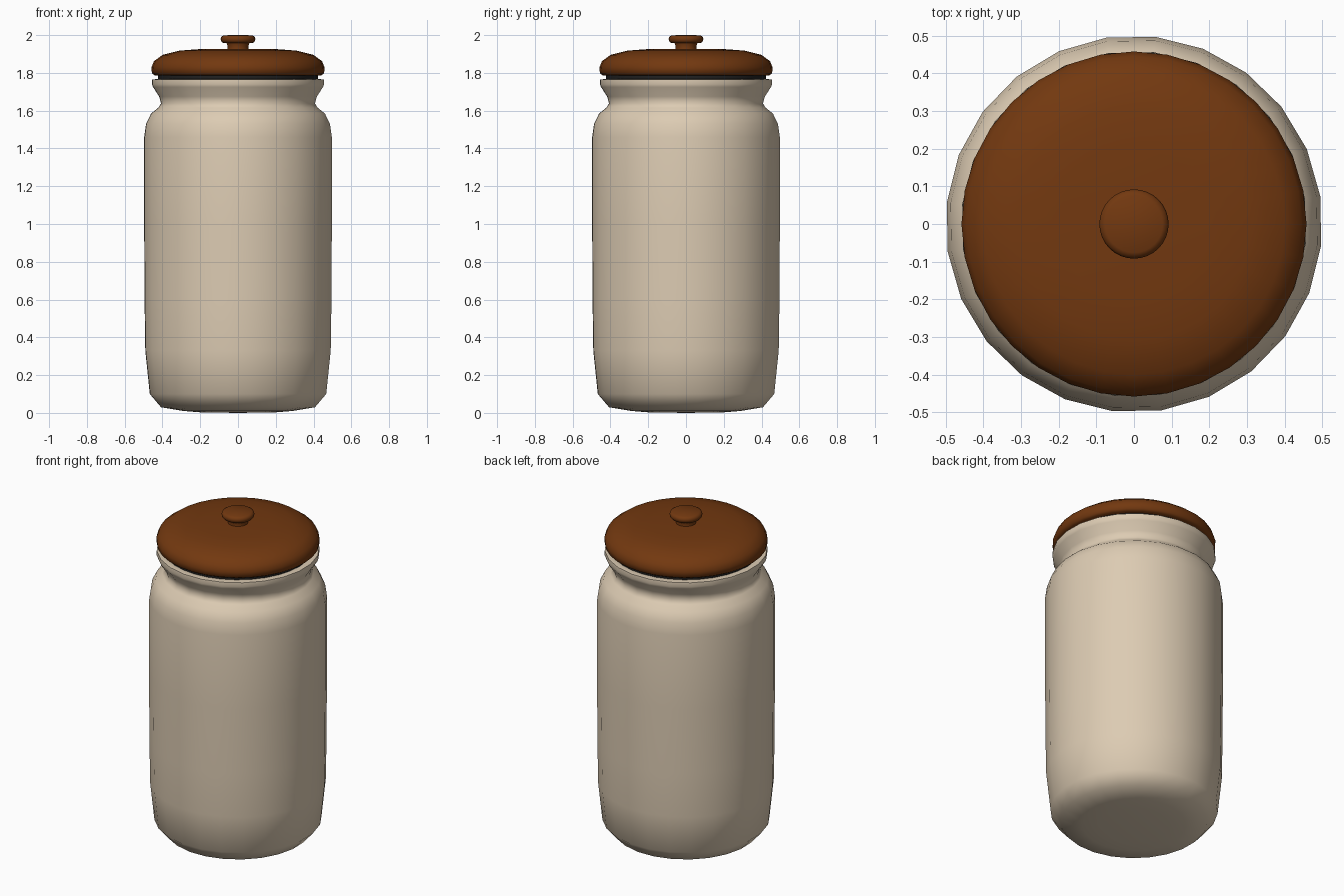
import bpy, math

if "Cube" in bpy.data.objects:
    bpy.data.objects.remove(bpy.data.objects["Cube"])


def material(name, rgb):
    m = bpy.data.materials.new(name)
    m.diffuse_color = (*rgb, 1)
    m.use_nodes = True
    m.node_tree.nodes["Principled BSDF"].inputs["Base Color"].default_value = m.diffuse_color
    return m


def lathe(name, profile, sides, mat, offset=0.0, angle=40):
    """Revolve (radius, z) points around z; radius 0 makes a pole."""
    verts, faces, rings = [], [], []
    for r, z in profile:
        start = len(verts)
        n = 1 if r == 0 else sides
        for i in range(n):
            a = math.radians(offset) + 2 * math.pi * i / sides
            verts.append((r * math.cos(a), r * math.sin(a), z))
        rings.append([start + i % n for i in range(sides)])
    for lo, hi in zip(rings, rings[1:]):
        for i in range(sides):
            j = (i + 1) % sides
            quad = [lo[i], lo[j], hi[j], hi[i]]
            faces.append(list(dict.fromkeys(quad)))
    mesh = bpy.data.meshes.new(name)
    mesh.from_pydata(verts, [], faces)
    mesh.materials.append(mat)
    ob = bpy.data.objects.new(name, mesh)
    bpy.context.collection.objects.link(ob)
    bpy.ops.object.select_all(action='DESELECT')
    ob.select_set(True)
    bpy.context.view_layer.objects.active = ob
    bpy.ops.object.shade_smooth_by_angle(angle=math.radians(angle))
    return ob


cream = material("cream_ceramic", (0.72, 0.60, 0.45))
brown = material("brown_glaze", (0.17, 0.04, 0.005))
black = material("black_rubber", (0.015, 0.015, 0.015))

# Hollow jar: base, belly, shoulder, neck, flared rim, inner wall
lathe("jar_body", [
    (0, 0.0), (0.2, 0.003), (0.29, 0.01), (0.41, 0.03), (0.47, 0.1),
    (0.494, 0.33), (0.498, 0.6), (0.5, 1.0), (0.5, 1.46), (0.49, 1.53),
    (0.463, 1.585), (0.425, 1.615), (0.41, 1.638), (0.42, 1.675),
    (0.453, 1.725), (0.459, 1.74), (0.457, 1.765), (0.40, 1.77),
    (0.37, 1.74), (0.36, 1.64), (0.43, 1.5), (0.43, 0.12), (0, 0.06)],
    24, cream, offset=8.5, angle=60)

# Dark seal between rim and lid
lathe("seal", [(0, 1.755), (0.42, 1.755), (0.425, 1.775), (0.42, 1.80), (0, 1.80)],
      32, black)

# Domed lid
lathe("lid", [
    (0, 1.79), (0.44, 1.787), (0.456, 1.797), (0.458, 1.83), (0.445, 1.862),
    (0.40, 1.895), (0.31, 1.918), (0.2, 1.926), (0, 1.928)],
    32, brown, angle=60)

# Knob: stem and rounded cap
lathe("knob", [
    (0, 1.92), (0.058, 1.92), (0.054, 1.94), (0.06, 1.957), (0.082, 1.96),
    (0.09, 1.969), (0.092, 1.98), (0.088, 1.992), (0.076, 1.999), (0, 2.0)],
    32, brown, angle=60)
